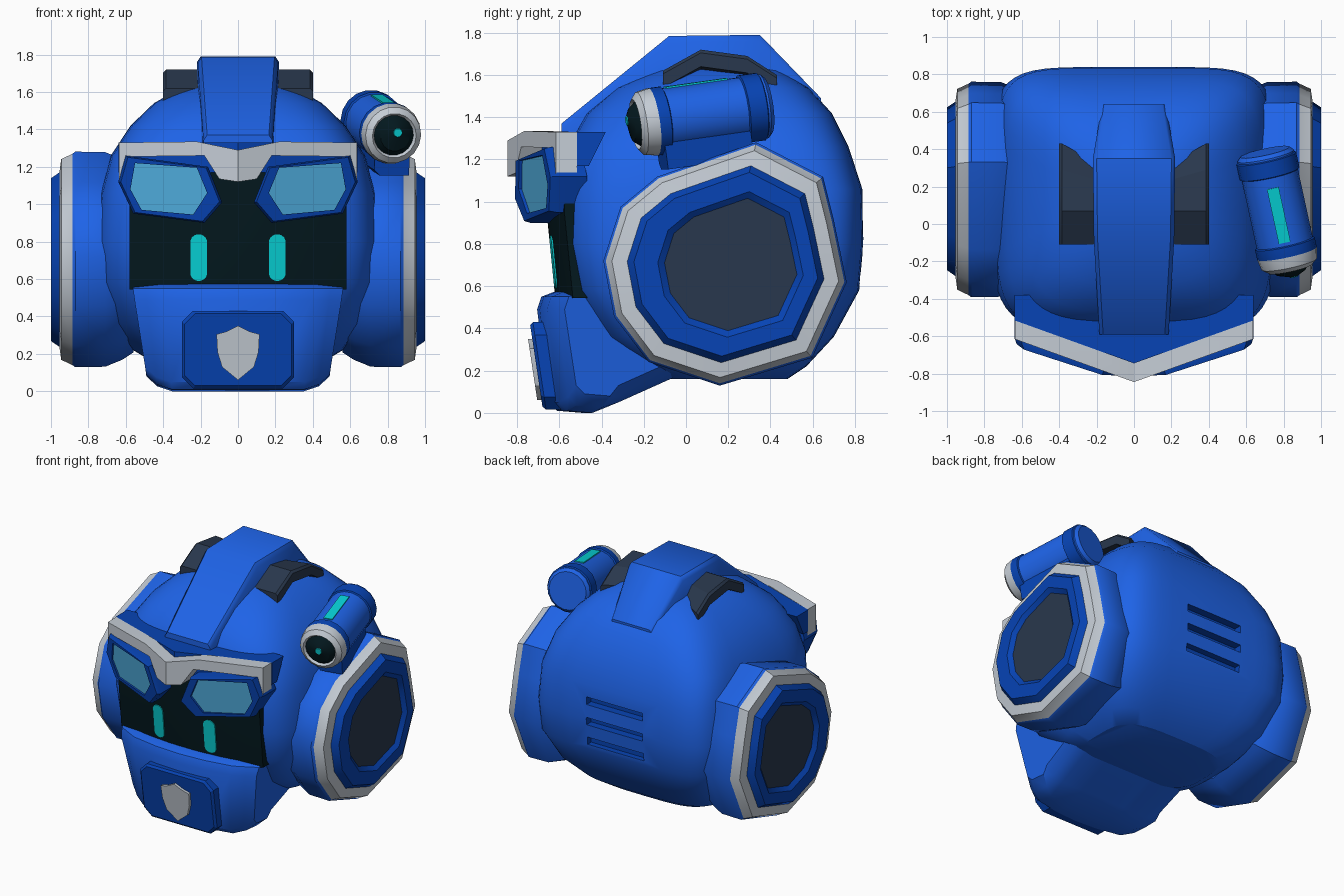
import bpy, bmesh, math
from mathutils import Vector

if "Cube" in bpy.data.objects:
    bpy.data.objects.remove(bpy.data.objects["Cube"])


def material(name, rgb):
    m = bpy.data.materials.new(name)
    m.diffuse_color = (*rgb, 1)
    m.use_nodes = True
    m.node_tree.nodes["Principled BSDF"].inputs["Base Color"].default_value = m.diffuse_color
    return m


BLUE = material("blue", (0.013, 0.125, 0.80))
NAVY = material("dark blue", (0.002, 0.057, 0.46))
GREY = material("light grey", (0.56, 0.61, 0.67))
BLACK = material("dark glass", (0.001, 0.009, 0.013))
TEAL = material("teal", (0.002, 0.66, 0.69))
LENS = material("lens blue", (0.085, 0.45, 0.78))
SLATE = material("slate", (0.022, 0.039, 0.074))


def loft(name, rings, mats, smooth=28):
    """Skin equal-length rings; mats is one material or one per band, then the end cap."""
    if not isinstance(mats, list):
        mats = [mats] * len(rings)
    slots = list(dict.fromkeys(mats))
    bm = bmesh.new()
    vs = [[bm.verts.new(p) for p in r] for r in rings]
    n = len(rings[0])
    for k in range(len(rings) - 1):
        for i in range(n):
            j = (i + 1) % n
            f = bm.faces.new((vs[k][i], vs[k][j], vs[k + 1][j], vs[k + 1][i]))
            f.material_index = slots.index(mats[k])
    bm.faces.new(vs[0]).material_index = slots.index(mats[0])
    bm.faces.new(vs[-1]).material_index = slots.index(mats[-1])
    bmesh.ops.recalc_face_normals(bm, faces=bm.faces)
    me = bpy.data.meshes.new(name)
    bm.to_mesh(me)
    bm.free()
    for m in slots:
        me.materials.append(m)
    ob = bpy.data.objects.new(name, me)
    bpy.context.collection.objects.link(ob)
    ob["smooth"] = smooth
    return ob


def sheet(outline, y, s=1):
    """Front outline (x, z) placed at depth y(x, z)."""
    return [(s * x, y(x, z), z) for x, z in outline]


def box(name, c, d, mat):
    q = [(-1, -1), (1, -1), (1, 1), (-1, 1)]
    return loft(name, [[(c[0] + a * d[0], c[1] + b * d[1], c[2] + h * d[2]) for a, b in q]
                       for h in (-1, 1)], mat)


SIDES = (("left", -1), ("right", 1))

# Head shell: height, half width, front y, back y, roundness
levels = [(0.16, 0.46, -0.10, 0.48, 3), (0.22, 0.56, -0.26, 0.57, 3.4), (0.36, 0.67, -0.42, 0.70, 4),
          (0.58, 0.745, -0.55, 0.82, 4.5), (0.80, 0.76, -0.59, 0.84, 4.5), (1.06, 0.735, -0.59, 0.835, 4.5),
          (1.26, 0.68, -0.56, 0.77, 4), (1.42, 0.575, -0.47, 0.69, 3.6), (1.54, 0.45, -0.33, 0.58, 3.2),
          (1.62, 0.31, -0.16, 0.45, 2.8), (1.66, 0.15, 0.0, 0.30, 2)]
rings = []
for z, w, yf, yb, e in levels:
    ring, mid = [], min(0.15, (yf + yb) / 2)
    for i in range(48):
        a = math.tau * i / 48
        c, s = math.cos(a), math.sin(a)
        p = 2 / (e * 1.25 if s > 0 else e)
        ring.append((math.copysign(w * abs(c) ** (2 / e if s <= 0 else p), c),
                     mid + math.copysign(abs(s) ** p, s) * (yb - mid if s > 0 else mid - yf), z))
    rings.append(ring)
shell = loft("head_shell", rings, BLUE)
shell.data.materials.append(NAVY)

# Three cooling slots cut in the back
for k in range(3):
    cut = box(f"slot_cutter_{k}", (0, 0.87, 0.64 + 0.15 * k), (0.23, 0.09, 0.028), NAVY)
    cut.data.materials.clear()
    cut.data.materials.append(BLUE)
    cut.data.materials.append(NAVY)
    for f in cut.data.polygons:
        f.material_index = 1
    mod = shell.modifiers.new("slot", 'BOOLEAN')
    mod.operation, mod.solver, mod.object = 'DIFFERENCE', 'EXACT', cut
    bpy.context.view_layer.objects.active = shell
    bpy.ops.object.modifier_apply(modifier=mod.name)
    bpy.data.objects.remove(cut)

# Crest over the top
loft("crest", [[(-w, y, zb), (-w, y, z - 0.03), (-w + 0.02, y, z), (w - 0.02, y, z), (w, y, z - 0.03), (w, y, zb)]
               for y, z, zb, w in [(-0.59, 1.37, 1.26, 0.185), (-0.08, 1.785, 1.50, 0.215),
                                   (0.35, 1.79, 1.50, 0.22), (0.64, 1.49, 1.36, 0.17)]], BLUE, 43)

# Roof vents beside the crest
for side, s in SIDES:
    loft(f"{side}_roof_vent", [[(s * 0.21, yi, z - 0.1), (s * 0.21, yi, z), (s * 0.385, yo, z),
                                (s * 0.40, yo, z - 0.015), (s * 0.40, yo, z - 0.08)]
                               for yi, yo, z in [(-0.11, -0.11, 1.62), (0.07, 0.07, 1.72),
                                                 (0.24, 0.29, 1.69), (0.33, 0.43, 1.60)]], SLATE)

# Ear drums with rim, inner ring and recessed disc
ear = [(0.33, 1.27), (0.64, 1.11), (0.69, 0.91), (0.75, 0.62), (0.59, 0.27), (0.16, 0.14),
       (-0.17, 0.25), (-0.33, 0.46), (-0.38, 0.72), (-0.30, 0.97), (-0.13, 1.11)]
steps = [(0.56, 0.88, BLUE), (0.62, 0.95, BLUE), (0.71, 1.015, BLUE), (0.87, 1.02, BLUE), (0.885, 1.0, GREY),
         (0.945, 0.95, GREY), (0.955, 0.825, NAVY), (1.0, 0.77, NAVY), (1.0, 0.61, NAVY), (0.975, 0.555, SLATE)]
for side, s in SIDES:
    loft(f"{side}_ear", [[(s * x, 0.2 + (y - 0.2) * k + (0.02 if k < 0.7 else 0), 0.7 + (z - 0.7) * k) for y, z in ear]
                         for x, k, m in steps], [m for x, k, m in steps], 37)


# Dark curved face screen and eyes
def face_y(x, z):
    return -0.66 + 0.25 * x * x + 0.1 * max(0, 0.95 - z)


loft("face_screen", [[(x, face_y(x, z) + d, z) for z, d in ((0.545, 0), (0.95, 0), (1.22, 0), (1.22, 0.1), (0.545, 0.1))]
                     for x in [0.58 * i / 8 for i in range(-8, 9)]], BLACK)
pill = []
for i in range(16):
    a = math.tau * (i + 0.5) / 16
    pill.append((0.21 + 0.045 * math.cos(a), 0.715 + math.copysign(0.083, math.sin(a)) + 0.042 * math.sin(a)))
for side, s in SIDES:
    loft(f"{side}_eye", [sheet(pill, lambda x, z: face_y(x, z) + 0.002, s),
                         sheet(pill, lambda x, z: face_y(x, z) - 0.007, s)], TEAL)

# Brow, visor block and goggles
brow = [(0, 1.29), (0.22, 1.335), (0.635, 1.33), (0.635, 1.12), (0.565, 1.12),
        (0.57, 1.255), (0.18, 1.26), (0.10, 1.135), (0, 1.12)]
frame = [(0.64, 1.12), (0.56, 0.95), (0.18, 0.90), (0.085, 1.01), (0.16, 1.20), (0.60, 1.26)]
glass = [(0.575, 1.08), (0.515, 0.97), (0.24, 0.945), (0.165, 1.06), (0.22, 1.195), (0.55, 1.22)]


def brow_y(x, z):
    return -0.845 + 0.36 * x


def goggle_y(x, z):
    return -0.868 + 0.34 * x + 0.12 * (1.22 - z)


for side, s in SIDES:
    loft(f"{side}_brow", [sheet(brow, brow_y, s), sheet(brow, lambda x, z: brow_y(x, z) + 0.1, s)], GREY)
    loft(f"{side}_visor", [[(0, -0.745, z), (s * 0.64, -0.515, z), (s * 0.64, y, z), (0, y, z)]
                           for z, y in ((1.17, -0.46), (1.33, -0.38))], NAVY)
    loft(f"{side}_goggle", [sheet(frame, lambda x, z: goggle_y(x, z) + 0.17, s),
                            sheet(frame, lambda x, z: goggle_y(x, z) + 0.03, s),
                            sheet([(0.37 + (x - 0.37) * 0.95, 1.08 + (z - 1.08) * 0.95) for x, z in frame], goggle_y, s),
                            sheet(glass, goggle_y, s),
                            sheet(glass, lambda x, z: goggle_y(x, z) + 0.015, s)],
         [NAVY, NAVY, NAVY, NAVY, LENS])

# Jaw: side profile swept across, rounded in at both ends
jaw = [(-0.705, 0.49), (-0.685, 0.55), (-0.62, 0.575), (0.0, 0.57), (0.05, 0.21), (-0.03, 0.18),
       (-0.32, 0.05), (-0.49, 0.0), (-0.61, 0.01), (-0.65, 0.05)]
rings = []
for u in (-1, -0.88, -0.72, -0.36, 0, 0.36, 0.72, 0.88, 1):
    k = max(0, abs(u) - 0.72) / 0.28
    rings.append([(u * (0.49 + 0.13 * z), y + (0.09 * u * u + 0.04 * k if y < -0.4 else 0),
                   z + (0.08 * k * k if z < 0.3 else 0)) for y, z in jaw])
loft("jaw", rings, BLUE, 35)


# Chin plate and blank shield
def octagon(w, lo, hi, c):
    return [(-w + c, lo), (w - c, lo), (w, lo + c), (w, hi - c), (w - c, hi), (-w + c, hi), (-w, hi - c), (-w, lo + c)]


def chin_y(d):
    return lambda x, z: -0.74 + 0.15 * (0.43 - z) + d


loft("chin_plate", [sheet(octagon(0.30, 0.015, 0.43, 0.06), chin_y(0.10)),
                    sheet(octagon(0.30, 0.015, 0.43, 0.06), chin_y(0.015)),
                    sheet(octagon(0.285, 0.03, 0.415, 0.055), chin_y(0))], NAVY)
half = [(0.06, 0.32), (0.115, 0.305), (0.11, 0.21), (0.085, 0.13)]
shield = [(0, 0.35)] + half + [(0, 0.06)] + [(-x, z) for x, z in reversed(half)]
loft("shield", [sheet(shield, chin_y(0.005)), sheet(shield, chin_y(-0.02))], GREY)

# Side lamp along a slanted axis
rear, front = Vector((0.70, 0.385, 1.455)), Vector((0.838, -0.25, 1.365))
axis = (front - rear).normalized()
across = axis.cross(Vector((0, 0, 1))).normalized()
up = across.cross(axis)
lamp = [(0, 0.135, BLUE), (0.02, 0.155, BLUE), (0.03, 0.155, NAVY), (0.035, 0.163, NAVY), (0.12, 0.163, NAVY),
        (0.125, 0.153, BLUE), (0.50, 0.153, NAVY), (0.505, 0.163, NAVY), (0.56, 0.163, GREY),
        (0.62, 0.152, GREY), (0.645, 0.12, GREY), (0.63, 0.108, BLACK), (0.665, 0.08, BLACK),
        (0.685, 0.024, TEAL), (0.689, 0.022, TEAL)]
dot = up * 0.022 - across * 0.01
loft("side_lamp", [[rear + axis * t + (dot if r < 0.03 else dot * 0)
                    + r * (across * math.cos(math.tau * i / 18) + up * math.sin(math.tau * i / 18))
                    for i in range(18)] for t, r, m in lamp], [m for t, r, m in lamp])
loft("lamp_stripe", [[rear + axis * t + across * a + up * h for a, h in
                      ((-0.032, 0.148), (0.032, 0.148), (0.032, 0.157), (-0.032, 0.157))]
                     for t in (0.18, 0.48)], TEAL)
loft("lamp_bracket", [[rear + axis * t + across * a + up * h for a, h in
                       ((-0.11, -0.08), (0.08, -0.08), (0.08, -0.20), (0.05, -0.23), (-0.11, -0.23))]
                      for t in (0.12, 0.54)], NAVY)

# Smooth curved parts, keep hard edges
for ob in bpy.context.scene.objects:
    bpy.ops.object.select_all(action='DESELECT')
    ob.select_set(True)
    bpy.context.view_layer.objects.active = ob
    bpy.ops.object.shade_smooth_by_angle(angle=math.radians(ob["smooth"]))
